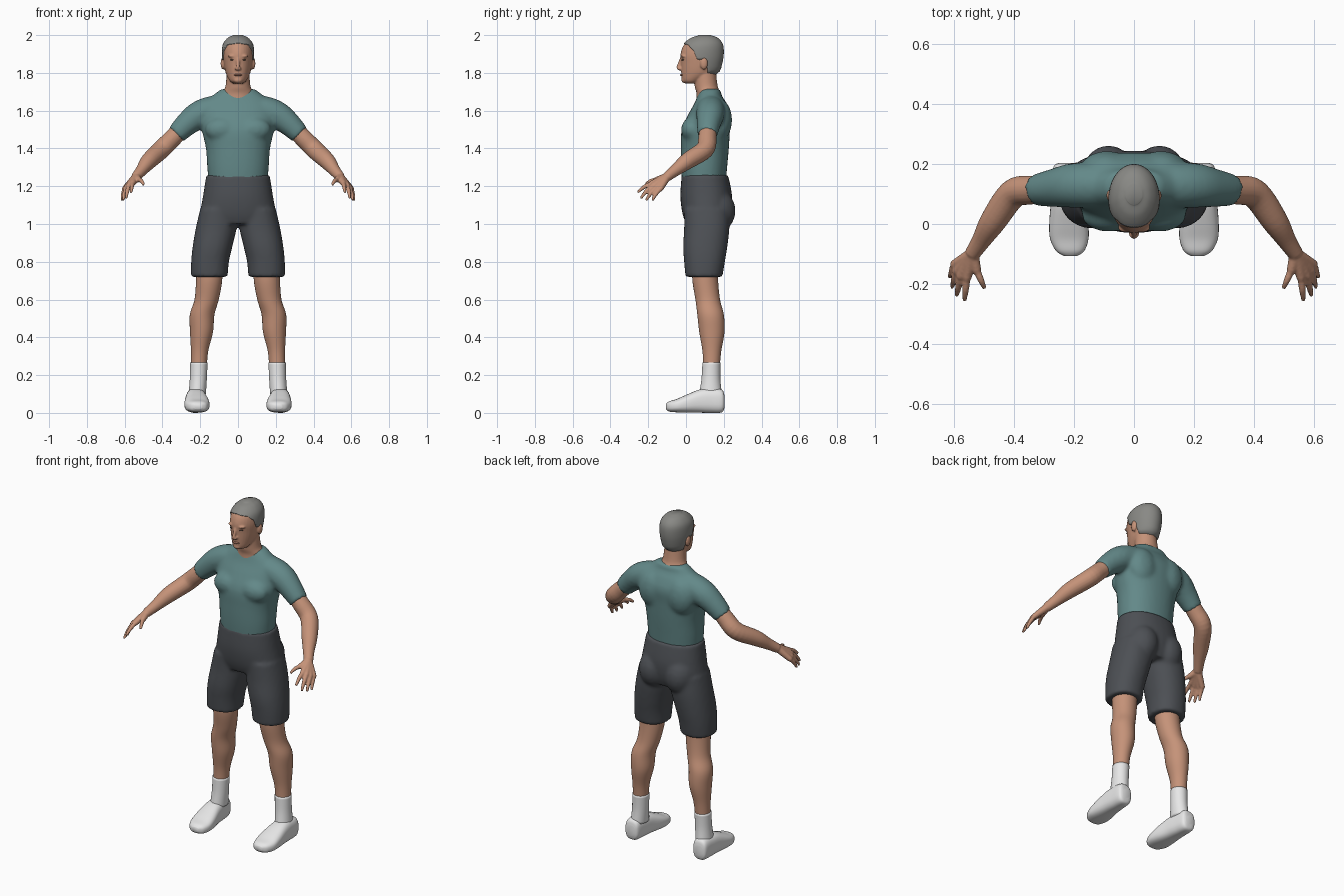
import bpy, bmesh, math
from mathutils import Vector, Matrix

default = bpy.data.objects.get("Cube")
if default:
    bpy.data.objects.remove(default, do_unlink=True)

X, Y, Z = Vector((1, 0, 0)), Vector((0, 1, 0)), Vector((0, 0, 1))


def material(name, r, g, b):
    mat = bpy.data.materials.new(name)
    mat.use_nodes = True
    mat.diffuse_color = (r, g, b, 1)
    mat.node_tree.nodes["Principled BSDF"].inputs["Base Color"].default_value = (r, g, b, 1)
    return mat


skin = material("skin", .56, .29, .19)
lip_colour = material("lip", .42, .19, .13)
eye_colour = material("eye", .1, .07, .05)
hair_colour = material("grey hair", .25, .25, .235)
teal = material("teal cloth", .125, .25, .25)
charcoal = material("charcoal cloth", .074, .08, .09)
white = material("white cloth", .8, .8, .8)


def spline(rows, steps=5):
    """Smooth curve through rows of equal length."""
    out = []
    for i in range(len(rows) - 1):
        p = [rows[max(i - 1, 0)], rows[i], rows[i + 1], rows[min(i + 2, len(rows) - 1)]]
        for k in range(steps):
            t = k / steps
            out.append([b + t / 2 * (c - a + t * (2*a - 5*b + 4*c - d + t * (3*(b - c) + d - a)))
                        for a, b, c, d in zip(*p)])
    return out + [list(rows[-1])]


def skin_rings(bm, rings):
    """Join rings of points into a closed tube."""
    rings = [[bm.verts.new(p) for p in ring] for ring in rings]
    n = len(rings[0])
    for a, b in zip(rings, rings[1:]):
        for i in range(n):
            j = (i + 1) % n
            bm.faces.new((a[i], a[j], b[j], b[i]))
    bm.faces.new(rings[0])
    bm.faces.new(rings[-1])


def loft(bm, rows, u=X, v=Y, power=2, segs=32):
    """Rows of centre and two radii, with sections lying along u and v."""
    def wave(w):
        return math.copysign(abs(w) ** (2 / power), w)
    rings = []
    for x, y, z, a, b in spline(rows):
        angles = [math.tau * i / segs for i in range(segs)]
        rings.append([Vector((x, y, z)) + u * a * wave(math.cos(t)) + v * b * wave(math.sin(t))
                      for t in angles])
    skin_rings(bm, rings)


def limb(bm, rows, segs=20):
    """Round tube along a path, from rows of centre and radius."""
    rows = spline(rows)
    rings = []
    for i, (x, y, z, r) in enumerate(rows):
        before, after = rows[max(i - 1, 0)], rows[min(i + 1, len(rows) - 1)]
        along = (Vector(after[:3]) - Vector(before[:3])).normalized()
        u = along.cross(Y).normalized()
        v = along.cross(u)
        rings.append([Vector((x, y, z)) + r * (u * math.cos(math.tau * k / segs)
                      + v * math.sin(math.tau * k / segs)) for k in range(segs)])
    skin_rings(bm, rings)


def ball(bm, centre, radii):
    place = Matrix.Translation(centre) @ Matrix.Diagonal((*radii, 1))
    bmesh.ops.create_uvsphere(bm, u_segments=20, v_segments=12, radius=1, matrix=place)


def finish(name, bm, mat, voxel=0, smooth=2, mirror=False):
    """Make the object; voxel fuses overlapping pieces into one surface."""
    bmesh.ops.recalc_face_normals(bm, faces=bm.faces)
    mesh = bpy.data.meshes.new(name)
    bm.to_mesh(mesh)
    bm.free()
    obj = bpy.data.objects.new(name, mesh)
    bpy.context.collection.objects.link(obj)
    mesh.materials.append(mat)
    for poly in mesh.polygons:
        poly.use_smooth = True
    if voxel:
        fuse = obj.modifiers.new("Fuse", 'REMESH')
        fuse.mode = 'VOXEL'
        fuse.voxel_size = voxel
        fuse.use_smooth_shade = True
        relax = obj.modifiers.new("Relax", 'SMOOTH')
        relax.factor = .5
        relax.iterations = smooth
    if mirror:
        obj.modifiers.new("Mirror", 'MIRROR').use_mirror_merge = False
    return obj


# Shirt: torso, chest, shoulder blades and sleeves
bm = bmesh.new()
loft(bm, [(0, .095, 1.21, .155, .115), (0, .096, 1.3, .163, .122), (0, .1, 1.4, .17, .127),
          (0, .105, 1.5, .192, .128), (0, .125, 1.58, .2, .113), (0, .13, 1.64, .185, .085),
          (0, .125, 1.68, .135, .064), (0, .13, 1.715, .088, .055)], power=2.2)
for s in (1, -1):
    ball(bm, (s * .085, .03, 1.5), (.09, .056, .065))
    ball(bm, (s * .09, .18, 1.55), (.09, .064, .11))
    limb(bm, [(s * .06, .13, 1.6, .08), (s * .14, .13, 1.6, .077), (s * .21, .128, 1.575, .074),
              (s * .27, .12, 1.53, .064), (s * .328, .113, 1.473, .053)])
finish("shirt", bm, teal, .011, 6)

# Shorts: pelvis, seat and legs
bm = bmesh.new()
loft(bm, [(0, .1, 1.26, .168, .123), (0, .107, 1.15, .185, .137),
          (0, .11, 1.06, .2, .13), (0, .11, 1, .195, .11)], power=2.2)
for s in (1, -1):
    ball(bm, (s * .085, .15, 1.07), (.095, .113, .12))
    loft(bm, [(s * .1, .11, 1.08, .1, .12), (s * .115, .11, .98, .108, .12),
              (s * .135, .102, .88, .105, .117), (s * .148, .098, .8, .1, .108),
              (s * .152, .095, .72, .097, .098)], power=2.2)
finish("shorts", bm, charcoal, .011, 4)

# Arms with hands
bm = bmesh.new()
limb(bm, [(.29, .115, 1.51, .045), (.345, .113, 1.455, .048), (.405, .1, 1.395, .049),
          (.47, .01, 1.335, .044), (.51, -.055, 1.285, .032), (.54, -.1, 1.25, .026)])
wrist = (.54, -.1, 1.25, .022)
fingers = [((.558, -.18, 1.215), (.566, -.256, 1.167)), ((.578, -.175, 1.203), (.593, -.24, 1.135)),
           ((.592, -.158, 1.192), (.608, -.211, 1.125)), ((.6, -.135, 1.187), (.615, -.178, 1.125)),
           ((.525, -.155, 1.235), (.499, -.215, 1.208))]
for knuckle, tip in fingers:
    bend = Vector(knuckle).lerp(Vector(tip), .55) + Z * .007
    limb(bm, [wrist, (*knuckle, .0155)], 12)
    ball(bm, knuckle, (.0145,) * 3)
    limb(bm, [(*knuckle, .0125), (*bend, .011), (*tip, .007)], 12)
finish("arms", bm, skin, .005, 2, True)

# Lower legs
bm = bmesh.new()
loft(bm, [(.15, .1, .8, .068, .068), (.153, .102, .7, .069, .068), (.166, .115, .6, .064, .065),
          (.19, .13, .52, .065, .07), (.193, .137, .43, .061, .067), (.203, .137, .33, .046, .05),
          (.207, .135, .25, .042, .044)])
finish("legs", bm, skin, mirror=True)

# Socks
bm = bmesh.new()
loft(bm, [(.207, .135, .268, .046, .048), (.21, .132, .18, .045, .05), (.216, .13, .1, .046, .06)])
sock = finish("socks", bm, white, mirror=True)

# Shoes, lofted from heel to toe
bm = bmesh.new()
loft(bm, [(.226, .204, .06, .026, .03), (.226, .19, .063, .043, .06), (.224, .13, .065, .05, .065),
          (.222, .07, .062, .056, .061), (.218, 0, .048, .065, .047), (.216, -.05, .038, .064, .035),
          (.213, -.09, .034, .047, .027), (.212, -.107, .034, .022, .014)], v=Z, power=2.7)
shoe = finish("shoes", bm, white, mirror=True)

# Head, neck, nose, brows, chin and ears
head_rows = [(0, .03, 1.745, .028, .033), (0, .035, 1.76, .045, .055), (0, .07, 1.8, .065, .095),
             (0, .079, 1.85, .075, .106), (0, .082, 1.9, .079, .111), (0, .089, 1.95, .073, .099),
             (0, .095, 1.981, .047, .065), (0, .098, 1.991, .018, .024)]
bm = bmesh.new()
loft(bm, head_rows)
loft(bm, [(0, .125, 1.64, .09, .07), (0, .12, 1.69, .084, .064),
          (0, .107, 1.73, .066, .061), (0, .098, 1.81, .06, .06)])
limb(bm, [(0, -.022, 1.88, .009), (0, -.034, 1.85, .009), (0, -.041, 1.827, .011)], 12)
ball(bm, (0, -.034, 1.822), (.018, .014, .009))
ball(bm, (0, -.005, 1.762), (.026, .02, .017))
for s in (1, -1):
    ball(bm, (s * .03, -.012, 1.889), (.025, .016, .008))
    ball(bm, (s * .08, .095, 1.85), (.012, .02, .032))
finish("head", bm, skin, .005, 2)

# Eyes and lips
bm = bmesh.new()
ball(bm, (.03, -.015, 1.869), (.012, .0085, .005))
finish("eyes", bm, eye_colour, mirror=True)
bm = bmesh.new()
ball(bm, (0, -.02, 1.789), (.022, .011, .006))
finish("lips", bm, lip_colour)

# Hair: a shell over the skull, from the hairline to the crown
skull = spline(head_rows)
hairline = [(0, 1.957), (45, 1.948), (70, 1.915), (80, 1.868), (100, 1.873), (116, 1.8), (181, 1.788)]


def between(table, key, value):
    for a, b in zip(table, table[1:]):
        if a[key] <= value <= b[key]:
            t = (value - a[key]) / (b[key] - a[key])
            return [p + (q - p) * t for p, q in zip(a, b)]
    return list(table[-1])


def hair_point(angle, t, thick):
    turn = abs((math.degrees(angle) + 180) % 360 - 180)
    low = between(hairline, 0, turn)[1]
    z = low + (1.9905 - low) * math.sin(t * math.pi / 2)
    _, cy, _, a, b = between(skull, 2, z)
    return (math.sin(angle) * (a + thick), cy - math.cos(angle) * (b + thick), z + t * t * .009)


bm = bmesh.new()
layers = [(0, -.012)] + [(i / 16, .007) for i in range(17)]
skin_rings(bm, [[hair_point(math.tau * k / 64, t, thick) for k in range(64)] for t, thick in layers])
finish("hair", bm, hair_colour)
